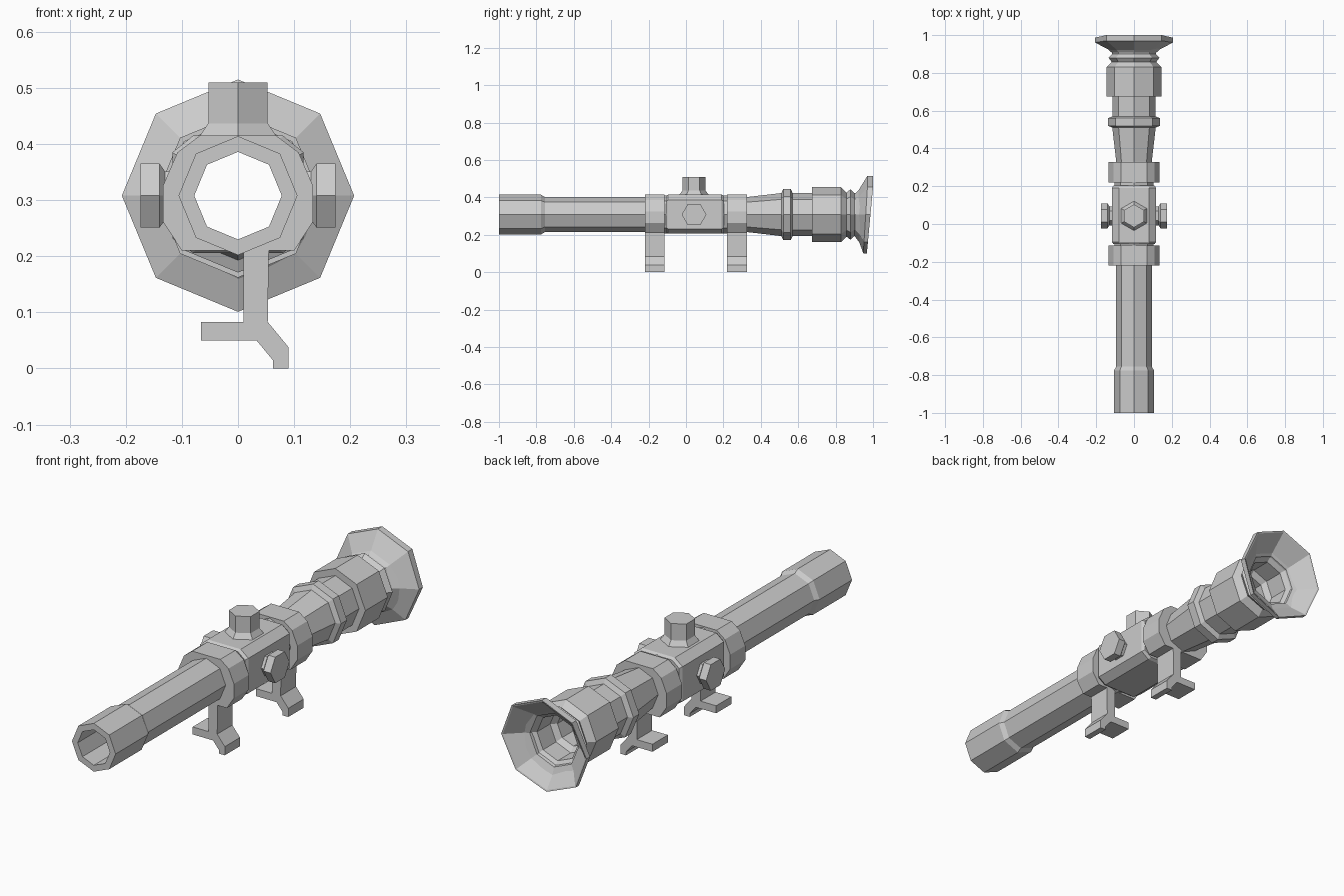
import bpy, bmesh
from math import sin, cos, pi
from mathutils import Vector

if "Cube" in bpy.data.objects:
    bpy.data.objects.remove(bpy.data.objects["Cube"])

AXIS_Z = 0.308


def finish(name, bm):
    bmesh.ops.recalc_face_normals(bm, faces=bm.faces)
    me = bpy.data.meshes.new(name)
    bm.to_mesh(me)
    bm.free()
    ob = bpy.data.objects.new(name, me)
    bpy.context.collection.objects.link(ob)
    return ob


def loft(name, rings, closed=False):
    """Skin a list of equal-length point rings; cap the ends or close the loop."""
    bm = bmesh.new()
    vs = [[bm.verts.new(p) for p in ring] for ring in rings]
    n = len(vs[0])
    pairs = list(zip(vs, vs[1:])) + ([(vs[-1], vs[0])] if closed else [])
    for a, b in pairs:
        for i in range(n):
            j = (i + 1) % n
            bm.faces.new((a[i], a[j], b[j], b[i]))
    if not closed:
        bm.faces.new(vs[0])
        bm.faces.new(vs[-1])
    return finish(name, bm)


def octagon(y, r, tilt=0.0):
    """Octagon around the tube axis; tilt pulls the lower part forward."""
    pts = []
    for k in range(8):
        s = sin(k * pi / 4)
        pts.append((r * cos(k * pi / 4), y - tilt * min(1, max(0, (0.707 - s) / 1.707)),
                    AXIS_Z + r * s))
    return pts


def section(half, y, scale=1.0):
    """Mirrored (x, z) half outline placed at y, scaled about the tube axis."""
    full = half + [(-x, z) for x, z in reversed(half)]
    return [(x * scale, y, AXIS_Z + (z - AXIS_Z) * scale) for x, z in full]


def hexagon_knob(name, base, axis, steps):
    """Six-sided knob with points along y; steps are (distance, radius)."""
    axis = Vector(axis)
    y_dir = Vector((0, 1, 0))
    side = axis.cross(y_dir)
    rings = []
    for d, r in steps:
        rings.append([Vector(base) + axis * d + y_dir * (r * cos(k * pi / 3))
                      + side * (r * sin(k * pi / 3)) for k in range(6)])
    return loft(name, rings)


# Hollow scope tube: outside from front to eyepiece, then back along the bore
outer = [(-1, .106), (-.775, .106), (-.755, .094), (.33, .094), (.51, .115),
         (.52, .137), (.56, .137), (.57, .115), (.675, .115), (.675, .146),
         (.83, .146), (.858, .118), (.88, .135), (.90, .115), (.915, .118)]
bore = [(.89, .10), (.80, .10), (.78, .078), (-.76, .078), (-1, .078)]
rings = [octagon(y, r) for y, r in outer]
rings += [octagon(.97, .207, .022), octagon(1.0, .207, .033), octagon(.998, .20, .033)]
rings += [octagon(y, r) for y, r in bore]
loft("scope_tube", rings, closed=True)

# Central housing and two mounting clamps
housing = [(.08, .415), (.117, .385), (.117, .232), (.08, .206)]
clamp = [(.068, .415), (.108, .385), (.134, .325), (.134, .262), (.10, .21)]
solids = [loft("turret_housing", [section(housing, -.107, .93), section(housing, -.095),
                                  section(housing, .191), section(housing, .203, .93)])]
spans = {"front": (-.22, -.115), "rear": (.22, .327)}
for label, (y0, y1) in spans.items():
    solids.append(loft(label + "_clamp", [section(clamp, y0), section(clamp, y1)]))
# Collars closing the gaps beside the housing
for label, y0, y1 in (("front", -.125, -.10), ("rear", .195, .23)):
    solids.append(loft(label + "_collar", [octagon(y0, .102), octagon(y1, .102)]))

# Open the bore through every solid around the tube
cutter = loft("bore_cutter", [octagon(-.5, .086), octagon(.5, .086)])
cutter.hide_render = True
for ob in solids:
    mod = ob.modifiers.new("bore", 'BOOLEAN')
    mod.operation = 'DIFFERENCE'
    mod.solver = 'EXACT'
    mod.object = cutter
    bpy.context.view_layer.objects.active = ob
    bpy.ops.object.modifier_apply(modifier=mod.name)
bpy.data.objects.remove(cutter)

# Mount legs with hooked feet
foot = [(.01, .218), (.01, .083), (-.066, .083), (-.066, .05), (.033, .05), (.062, .015),
        (.062, 0), (.09, 0), (.09, .038), (.053, .083), (.055, .218)]
for label, (y0, y1) in spans.items():
    loft(label + "_mount_leg", [[(x, y, z) for x, z in foot] for y in (y0, y1)])

# Adjustment knobs
hexagon_knob("elevation_knob", (0, .043, .40), (0, 0, 1),
             [(0, .078), (.015, .078), (.037, .061), (.11, .061)])
for label, s in (("left", -1), ("right", 1)):
    hexagon_knob(label + "_windage_knob", (s * .11, .043, AXIS_Z), (s, 0, 0),
                 [(0, .05), (.02, .05), (.03, .066), (.064, .066)])
